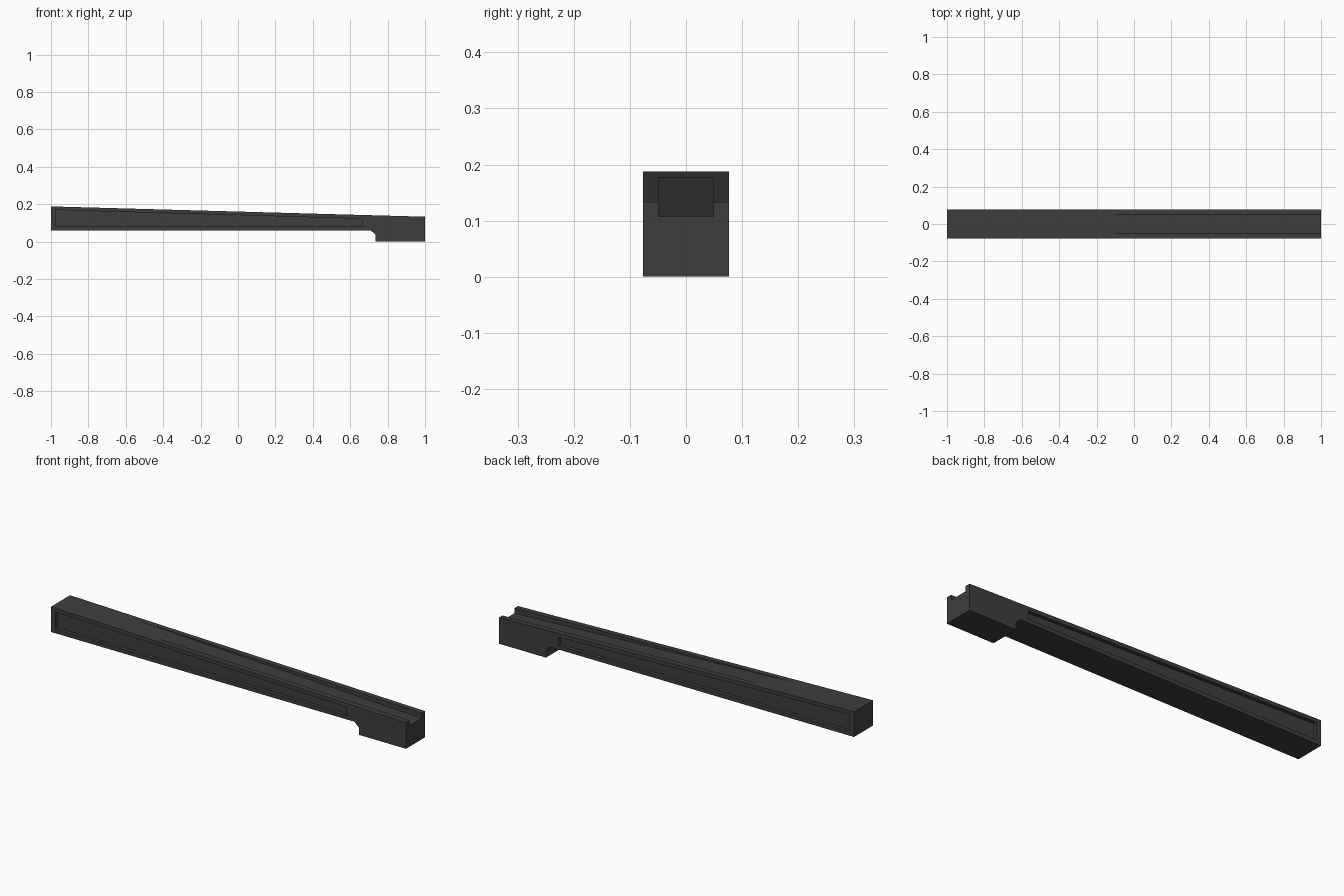
import bpy
import bmesh

cube = bpy.data.objects.get("Cube")
if cube:
    bpy.data.objects.remove(cube, do_unlink=True)

HALF = 0.077      # half width of the body
INSET = 0.018     # depth of the side recesses

mat = bpy.data.materials.new("dark_grey")
mat.use_nodes = True
colour = (0.048, 0.048, 0.048, 1)
mat.diffuse_color = colour
mat.node_tree.nodes["Principled BSDF"].inputs["Base Color"].default_value = colour


def prism(name, profile, y0, y1):
    """Extrude an x-z profile from y0 to y1."""
    bm = bmesh.new()
    face = bm.faces.new([bm.verts.new((x, y0, z)) for x, z in profile])
    ext = bmesh.ops.extrude_face_region(bm, geom=[face])
    verts = [v for v in ext["geom"] if isinstance(v, bmesh.types.BMVert)]
    bmesh.ops.translate(bm, verts=verts, vec=(0, y1 - y0, 0))
    bmesh.ops.recalc_face_normals(bm, faces=bm.faces)
    mesh = bpy.data.meshes.new(name)
    bm.to_mesh(mesh)
    bm.free()
    mesh.materials.append(mat)
    obj = bpy.data.objects.new(name, mesh)
    bpy.context.collection.objects.link(obj)
    return obj


def cut(target, cutter):
    """Subtract the cutter, then remove it."""
    cutter.hide_render = True
    mod = target.modifiers.new("cut", "BOOLEAN")
    mod.operation = "DIFFERENCE"
    mod.solver = "EXACT"
    mod.object = cutter
    bpy.context.view_layer.objects.active = target
    bpy.ops.object.modifier_apply(modifier=mod.name)
    bpy.data.objects.remove(cutter, do_unlink=True)


# Tapered body with the deeper chamfered block at one end
body = prism("tapered_body", [(-1, 0.06), (-1, 0.188), (1, 0.133), (1, 0),
                              (0.735, 0), (0.735, 0.036), (0.71, 0.06)], -HALF, HALF)

# Ramped groove along the top, open at the block end
slope = (0.107 - 0.1767) / 1.59
floor = lambda x: 0.107 + slope * (x - 1)
cut(body, prism("groove_cutter", [(-0.8, floor(-0.8)), (1.1, floor(1.1)),
                                  (1.1, 0.3), (-0.8, 0.3)], -0.049, 0.049))

# Recessed panel on each side
panel = [(-0.975, 0.08), (-0.975, 0.169), (0.665, 0.122), (0.665, 0.08)]
for side in (-1, 1):
    cut(body, prism("panel_cutter", panel, side * (HALF - INSET), side * (HALF + 0.05)))
